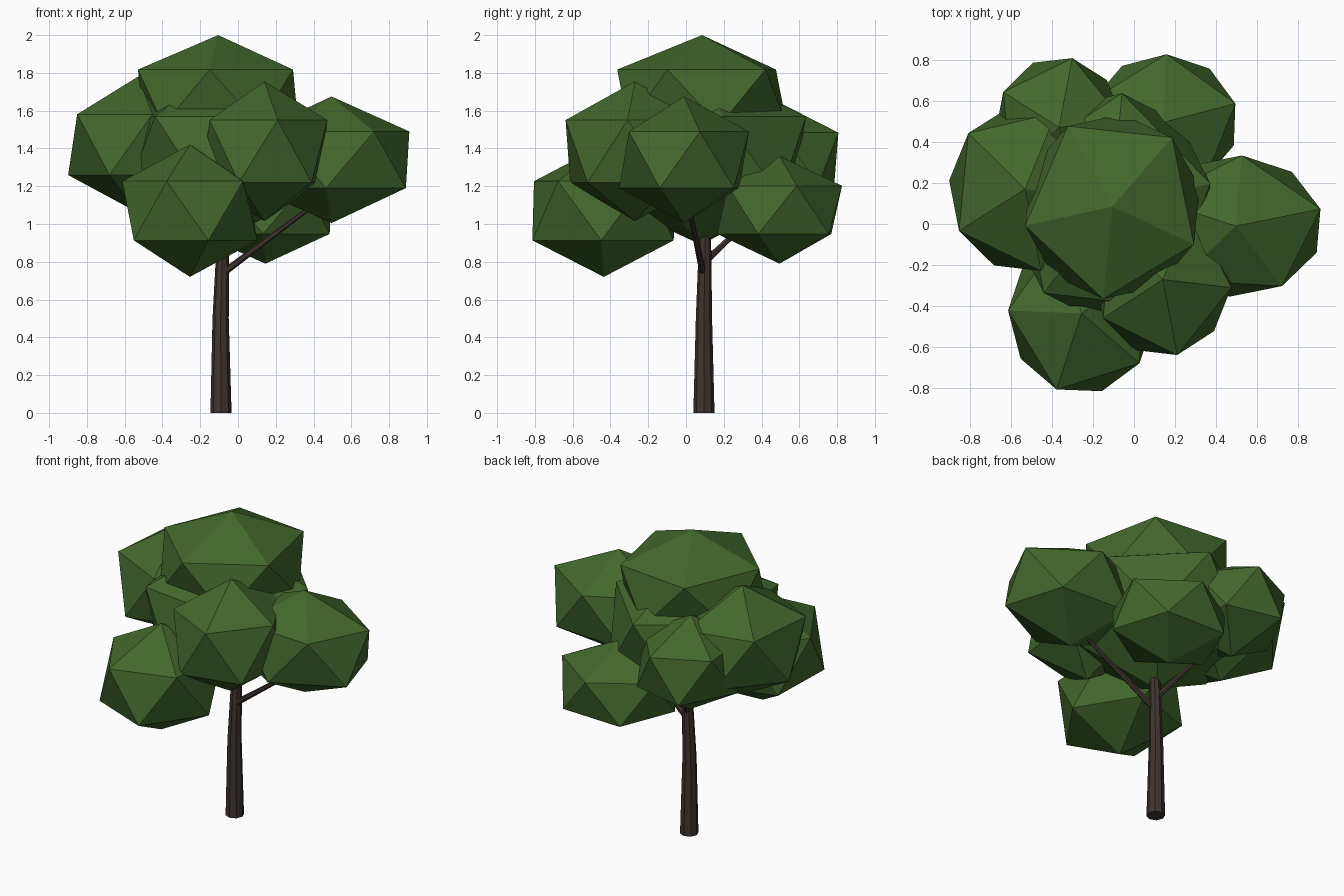
import bpy, bmesh
from math import radians
from mathutils import Matrix, Vector

cube = bpy.data.objects.get("Cube")
if cube:
    bpy.data.objects.remove(cube, do_unlink=True)


def material(name, rgb):
    mat = bpy.data.materials.new(name)
    mat.use_nodes = True
    colour = (*rgb, 1)
    mat.diffuse_color = colour
    bsdf = mat.node_tree.nodes["Principled BSDF"]
    bsdf.inputs["Base Color"].default_value = colour
    bsdf.inputs["Roughness"].default_value = 0.9
    return mat


leaf_green = material("leaf_green", (0.054, 0.137, 0.025))
bark_brown = material("bark_brown", (0.05, 0.034, 0.028))


def add_object(name, bm, mat):
    bmesh.ops.recalc_face_normals(bm, faces=bm.faces)
    mesh = bpy.data.meshes.new(name)
    bm.to_mesh(mesh)
    bm.free()
    mesh.materials.append(mat)
    obj = bpy.data.objects.new(name, mesh)
    bpy.context.collection.objects.link(obj)


def leaf_clump(name, centre, radii, turn):
    """Flat-faced twenty-sided clump, turned about z and then stretched."""
    bm = bmesh.new()
    bmesh.ops.create_icosphere(bm, subdivisions=1, radius=1)
    shape = Matrix.Diagonal((*radii, 1)) @ Matrix.Rotation(radians(turn), 4, "Z")
    bm.transform(Matrix.Translation(centre) @ shape)
    add_object(name, bm, leaf_green)


def limb(name, stations, sides, level=False):
    """Tapered limb through (point, radius) stations."""
    bm = bmesh.new()
    axis = Vector(stations[-1][0]) - Vector(stations[0][0])
    turn = Matrix() if level else axis.to_track_quat("Z", "Y").to_matrix().to_4x4()
    rings = []
    for point, radius in stations:
        place = Matrix.Translation(point) @ turn
        rings.append(bmesh.ops.create_circle(
            bm, segments=sides, radius=radius, matrix=place)["verts"])
    for low, high in zip(rings, rings[1:]):
        for i in range(sides):
            j = (i + 1) % sides
            bm.faces.new((low[i], low[j], high[j], high[i]))
    bm.faces.new(rings[0][::-1])
    bm.faces.new(rings[-1])
    add_object(name, bm, bark_brown)


# Trunk and branches
limb("trunk", [((-0.09, 0.095, 0), 0.056), ((-0.092, 0.095, 0.5), 0.043),
               ((-0.082, 0.1, 0.85), 0.034), ((-0.075, 0.1, 1.0), 0.03)], 8, True)
limb("left_branch", [((-0.08, 0.09, 0.74), 0.019), ((0.48, 0, 1.16), 0.01)], 6)
limb("back_branch", [((-0.08, 0.1, 0.8), 0.019), ((-0.27, 0.42, 1.1), 0.01)], 6)

# Foliage: centre, radii, turn of the upper ring
for name, centre, radii, turn in (
    ("crown_clump", (-0.105, 0.085, 1.67), (0.485, 0.505, 0.33), 48),
    ("middle_clump", (-0.11, 0.08, 1.36), (0.55, 0.625, 0.47), 12),
    ("front_low_clump", (-0.255, -0.435, 1.07), (0.4, 0.44, 0.35), 250),
    ("front_left_clump", (0.14, -0.27, 1.385), (0.375, 0.42, 0.37), 282),
    ("left_clump", (0.495, -0.01, 1.34), (0.475, 0.385, 0.335), 14),
    ("right_clump", (-0.53, 0.17, 1.42), (0.415, 0.455, 0.36), 138),
    ("back_low_clump", (0.145, 0.495, 1.075), (0.405, 0.37, 0.285), 16),
    ("back_right_clump", (-0.365, 0.47, 1.345), (0.35, 0.385, 0.31), 78),
):
    leaf_clump(name, centre, radii, turn)
